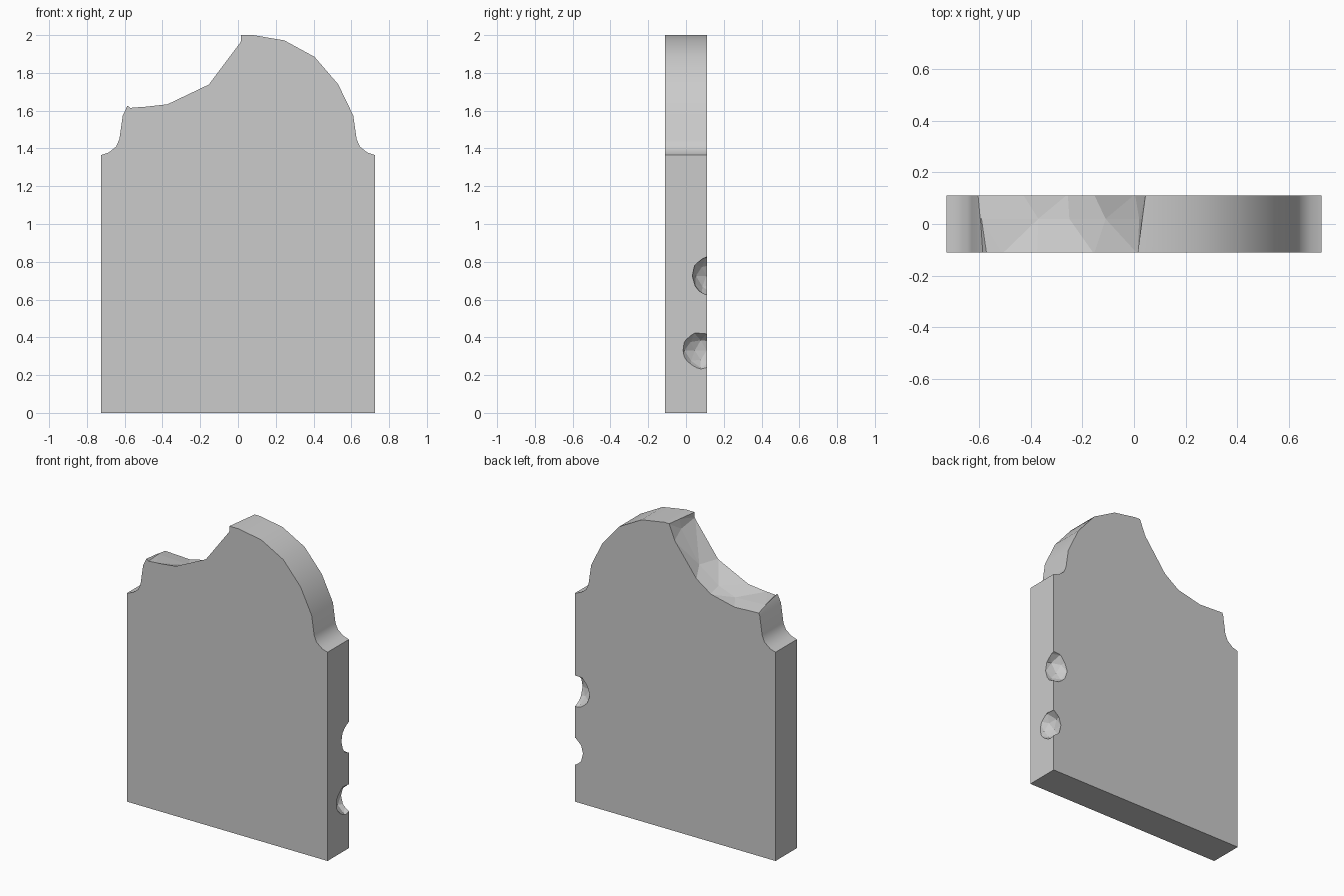
import bpy, bmesh, math
from mathutils import Vector

if "Cube" in bpy.data.objects:
    bpy.data.objects.remove(bpy.data.objects["Cube"])

T = 0.11  # half thickness


def make_object(name, bm):
    bmesh.ops.recalc_face_normals(bm, faces=bm.faces)
    mesh = bpy.data.meshes.new(name)
    bm.to_mesh(mesh)
    bm.free()
    obj = bpy.data.objects.new(name, mesh)
    bpy.context.collection.objects.link(obj)
    return obj


def activate(obj):
    bpy.ops.object.select_all(action='DESELECT')
    obj.select_set(True)
    bpy.context.view_layer.objects.active = obj


# Stone slab: half outline mirrored, then extruded through its thickness
half = [(0.725, 0), (0.725, 1.365), (0.685, 1.378), (0.645, 1.41), (0.628, 1.45),
        (0.61, 1.575), (0.53, 1.74), (0.405, 1.885), (0.245, 1.972), (0.08, 2.0)]
outline = half + [(-x, z) for x, z in reversed(half)]
bm = bmesh.new()
face = bm.faces.new([bm.verts.new((x, -T, z)) for x, z in outline])
ext = bmesh.ops.extrude_face_region(bm, geom=[face])
bmesh.ops.translate(bm, vec=(0, 2 * T, 0),
                    verts=[v for v in ext['geom'] if isinstance(v, bmesh.types.BMVert)])
slab = make_object("gravestone_slab", bm)
activate(slab)
bpy.ops.object.shade_smooth_by_angle(angle=math.radians(32))

# Broken shoulder cutter: rough surface lofted front, middle, back, open to above
rows = [
    (-T - 0.005, [(0.014, 2.0), (0.014, 1.965), (-0.155, 1.74), (-0.375, 1.635),
                  (-0.51, 1.62), (-0.57, 1.615), (-0.75, 1.76)]),
    (0.02, [(0.032, 2.0), (0.02, 1.94), (-0.11, 1.74), (-0.25, 1.64),
            (-0.37, 1.595), (-0.59, 1.605), (-0.75, 1.74)]),
    (T + 0.005, [(0.045, 2.0), (0.004, 1.9), (-0.155, 1.69), (-0.256, 1.62),
                 (-0.43, 1.58), (-0.602, 1.588), (-0.75, 1.62)]),
]
bm = bmesh.new()
loops = []
for y, pts in rows:
    ring = [(pts[0][0], 2.2)] + pts + [(-0.75, 2.2)]
    loops.append([bm.verts.new((x, y, z)) for x, z in ring])
n = len(loops[0])
for a, b in zip(loops, loops[1:]):
    for i in range(n):
        j = (i + 1) % n
        bm.faces.new((a[i], a[j], b[j], b[i]))
bm.faces.new(loops[0])
bm.faces.new(loops[-1])
bmesh.ops.triangulate(bm, faces=bm.faces[:])
cutters = [make_object("shoulder_break_cutter", bm)]

# Chip cutters: faceted balls biting into the back right edge
for center, r, turn in [((0.722, 0.14, 0.725), 0.11, 0.4), ((0.765, 0.078, 0.33), 0.106, 1.1)]:
    bm = bmesh.new()
    bmesh.ops.create_icosphere(bm, subdivisions=2, radius=r)
    for v in bm.verts:
        v.co *= 1 + 0.04 * math.sin(v.index * 2.3 + turn)
        v.co += Vector(center)
    cutters.append(make_object("edge_chip_cutter", bm))

# Carve the damage, keeping the broken faces flat
activate(slab)
for c in cutters:
    c.hide_render = True
    mod = slab.modifiers.new("carve", 'BOOLEAN')
    mod.operation = 'DIFFERENCE'
    mod.solver = 'EXACT'
    mod.object = c
    bpy.ops.object.modifier_apply(modifier=mod.name)
    bpy.data.objects.remove(c)
